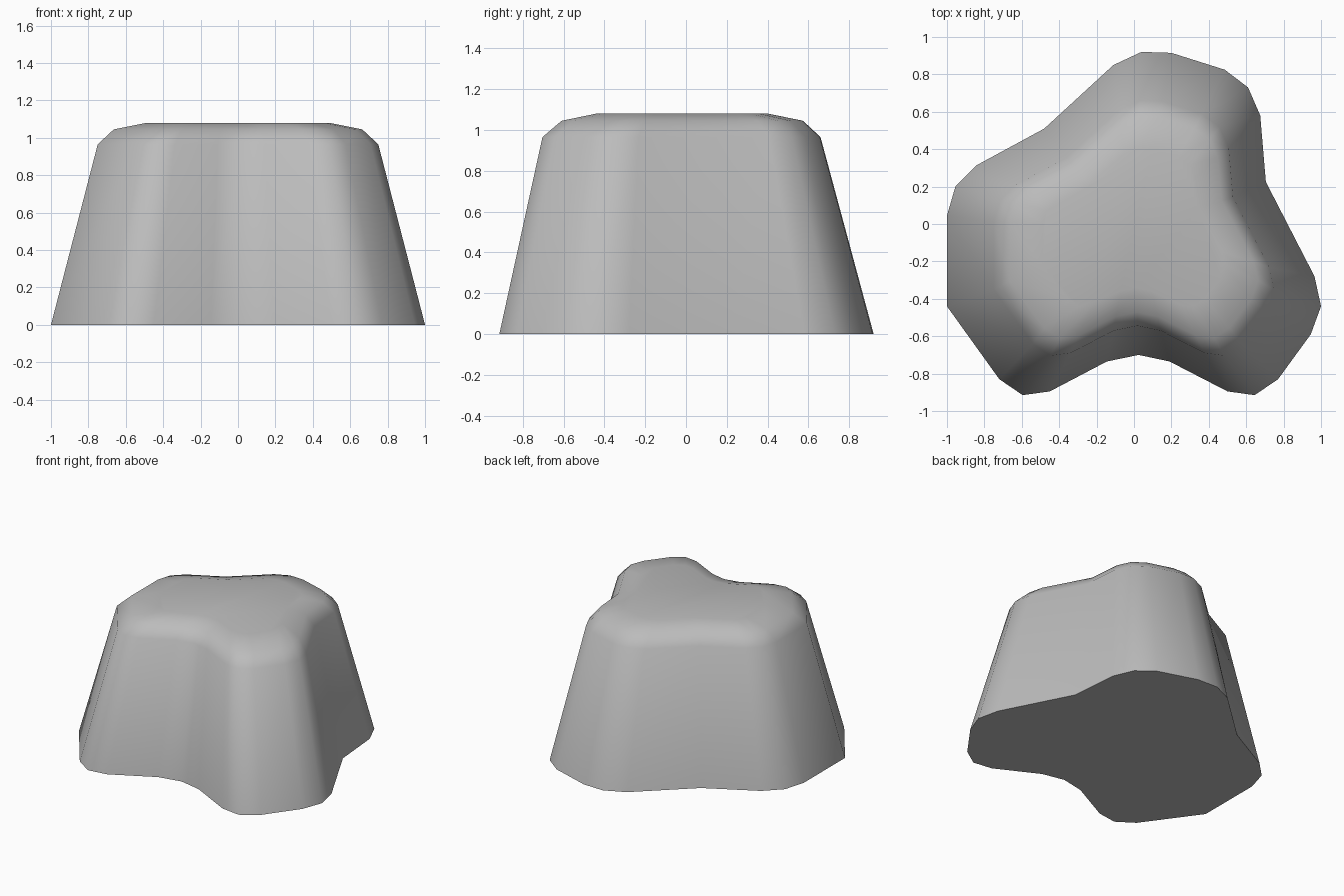
import bpy
import bmesh
import math

cube = bpy.data.objects.get("Cube")
if cube:
    bpy.data.objects.remove(cube, do_unlink=True)

# Plain grey stone
stone = bpy.data.materials.new("stone grey")
stone.use_nodes = True
colour = (0.5, 0.5, 0.5, 1)
stone.diffuse_color = colour
stone.node_tree.nodes["Principled BSDF"].inputs["Base Color"].default_value = colour

# Three-lobed footprint, counter-clockwise from the right
outline = [
    (1.0, -.44), (.965, -.28), (.705, .225), (.675, .58), (.61, .73), (.485, .825),
    (.2, .915), (.04, .92), (-.11, .85), (-.48, .51), (-.84, .315), (-.955, .2),
    (-1, .045), (-1, -.44), (-.72, -.83), (-.595, -.915), (-.45, -.895), (-.145, -.735),
    (.025, -.7), (.19, -.735), (.5, -.895), (.645, -.915), (.77, -.83), (.945, -.59),
]

# Section levels: height, x scale, y scale, y shift
levels = [
    (0, 1, 1, 0),
    (.965, .75, .743, -.024),
    (1.045, .664, .645, -.02),
    (1.08, .488, .46, -.02),
]

bm = bmesh.new()
rings = [[bm.verts.new((x * sx, y * sy + shift, z)) for x, y in outline]
         for z, sx, sy, shift in levels]

# Sloping walls and rounded shoulder
count = len(outline)
for low, high in zip(rings, rings[1:]):
    for i in range(count):
        j = (i + 1) % count
        bm.faces.new((low[i], low[j], high[j], high[i]))

# Flat underside and top
bm.faces.new(rings[0][::-1])
bm.faces.new(rings[-1])
bm.normal_update()

mesh = bpy.data.meshes.new("rock")
bm.to_mesh(mesh)
bm.free()
mesh.materials.append(stone)
rock = bpy.data.objects.new("rock", mesh)
bpy.context.collection.objects.link(rock)

# Smooth sides, sharp bottom rim
bpy.ops.object.select_all(action='DESELECT')
rock.select_set(True)
bpy.context.view_layer.objects.active = rock
bpy.ops.object.shade_smooth_by_angle(angle=math.radians(60))
